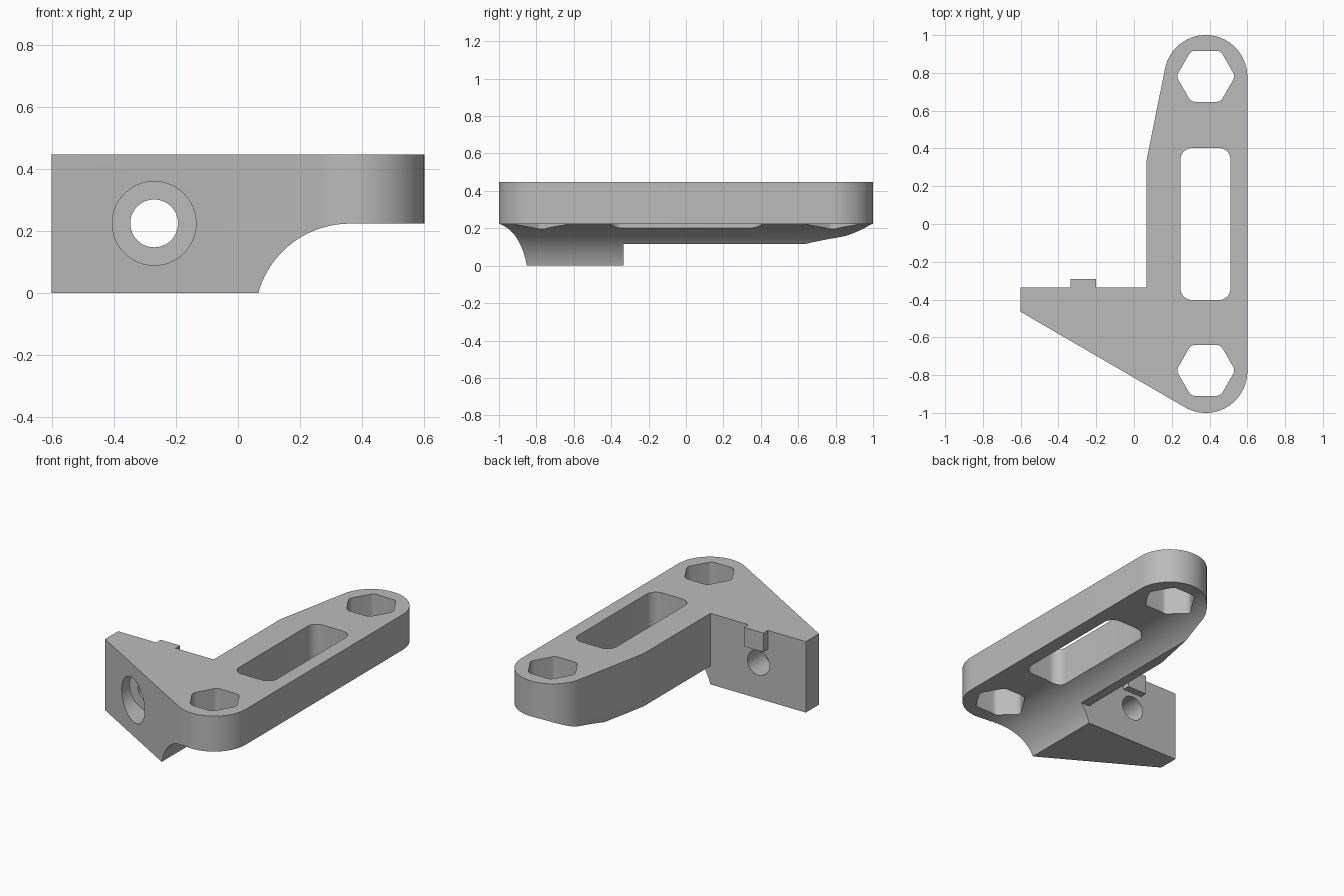
import bpy
import bmesh
from math import radians, cos, sin, sqrt

if "Cube" in bpy.data.objects:
    bpy.data.objects.remove(bpy.data.objects["Cube"])

HEIGHT = 0.447
BOSS_X, BOSS_Y, BOSS_R = 0.38, 0.78, 0.22
BACK_WALL = -0.335
RIB_X = 0.065

grey = bpy.data.materials.new("plain grey")
grey.use_nodes = True
grey.diffuse_color = (0.5, 0.5, 0.5, 1)
grey.node_tree.nodes["Principled BSDF"].inputs["Base Color"].default_value = (0.5, 0.5, 0.5, 1)


def arc(cx, cy, r, start, end, steps):
    angles = [radians(start + (end - start) * i / steps) for i in range(steps + 1)]
    return [(cx + r * cos(a), cy + r * sin(a)) for a in angles]


def rounded(centres, r, first_angle):
    """Outline with one fillet per corner centre, counter-clockwise."""
    turn = 360 / len(centres)
    points = []
    for i, (x, y) in enumerate(centres):
        middle = first_angle + turn * i
        points += arc(x, y, r, middle - turn / 2, middle + turn / 2, 10)
    return points


def prism(name, outline, low, high, axis="Z"):
    """Extrude an outline along z, or an x-z outline along y."""
    def place(p, d):
        return (p[0], p[1], d) if axis == "Z" else (p[0], d, p[1])
    bm = bmesh.new()
    bottom = [bm.verts.new(place(p, low)) for p in outline]
    top = [bm.verts.new(place(p, high)) for p in outline]
    bm.faces.new(bottom)
    bm.faces.new(top)
    for i in range(len(outline)):
        j = (i + 1) % len(outline)
        bm.faces.new((bottom[i], bottom[j], top[j], top[i]))
    bmesh.ops.recalc_face_normals(bm, faces=bm.faces)
    mesh = bpy.data.meshes.new(name)
    bm.to_mesh(mesh)
    bm.free()
    mesh.materials.append(grey)
    obj = bpy.data.objects.new(name, mesh)
    bpy.context.collection.objects.link(obj)
    return obj


def rectangle(x0, x1, y0, y1):
    return [(x0, y0), (x1, y0), (x1, y1), (x0, y1)]


# Body: long arm with rounded ends and a tapered side wing, locating tab included
outline = [(-0.6, -0.465)]
outline += arc(BOSS_X, -BOSS_Y, BOSS_R, 240, 360, 32)
outline += arc(BOSS_X, BOSS_Y, BOSS_R, 0, 168.6, 44)
outline += [(RIB_X, 0.33), (RIB_X, BACK_WALL)]
outline += [(-0.2, BACK_WALL), (-0.2, -0.29), (-0.335, -0.29), (-0.335, BACK_WALL)]
outline += [(-0.6, BACK_WALL)]
body = prism("bracket_body", outline, 0, HEIGHT)

cutters = []

# Space below the locating tab
cutters.append(prism("tab_cutter", rectangle(-0.4, -0.1, BACK_WALL, -0.2), -0.1, 0.327))

# Concave relief under the arm
under, cx = 0.224, 0.36
r = ((cx - RIB_X) ** 2 + under ** 2) / (2 * under)
profile = arc(cx, under - r, r, 180, 90, 40)
profile += [(0.8, under), (0.8, under - r)]
cutters.append(prism("relief_cutter", profile, -1.2, 1.2, "Y"))

# Flat underside of the rear arm
cutters.append(prism("underside_cutter", rectangle(0.02, 0.8, BACK_WALL, 1.2), -0.1, 0.115))

# Hexagonal openings with rounded corners at both ends
fillet = 0.038
reach = (0.135 - fillet) / cos(radians(30))
for side, y in (("front", -BOSS_Y + 0.005), ("back", BOSS_Y + 0.002)):
    centres = [(BOSS_X + reach * cos(radians(60 * i)), y + reach * sin(radians(60 * i)))
               for i in range(6)]
    cutters.append(prism(side + "_hex_cutter", rounded(centres, fillet, 0), -0.1, 0.6))

# Long slot
fillet = 0.065
x0, x1, y1 = 0.245 + fillet, 0.512 - fillet, 0.403 - fillet
slot = rounded([(x1, y1), (x0, y1), (x0, -y1), (x1, -y1)], fillet, 45)
cutters.append(prism("slot_cutter", slot, -0.1, 0.6))

# Bolt hole and its counterbore through the wing
for name, radius, back in (("bolt_hole_cutter", 0.077, -0.2), ("counterbore_cutter", 0.135, -0.5)):
    ring = arc(-0.27, 0.225, radius, 0, 360, 64)[:-1]
    cutters.append(prism(name, ring, -1.2, back, "Y"))

for cutter in cutters:
    cutter.hide_render = True
    mod = body.modifiers.new(cutter.name, "BOOLEAN")
    mod.operation = "DIFFERENCE"
    mod.solver = "EXACT"
    mod.object = cutter

# Bake the cuts and discard the cutters
bpy.context.view_layer.update()
evaluated = body.evaluated_get(bpy.context.evaluated_depsgraph_get())
finished = bpy.data.meshes.new_from_object(evaluated)
body.modifiers.clear()
body.data = finished
for cutter in cutters:
    bpy.data.objects.remove(cutter)

# Smooth arcs, crisp corners
bpy.ops.object.select_all(action="DESELECT")
body.select_set(True)
bpy.context.view_layer.objects.active = body
bpy.ops.object.shade_smooth_by_angle(angle=radians(10))
